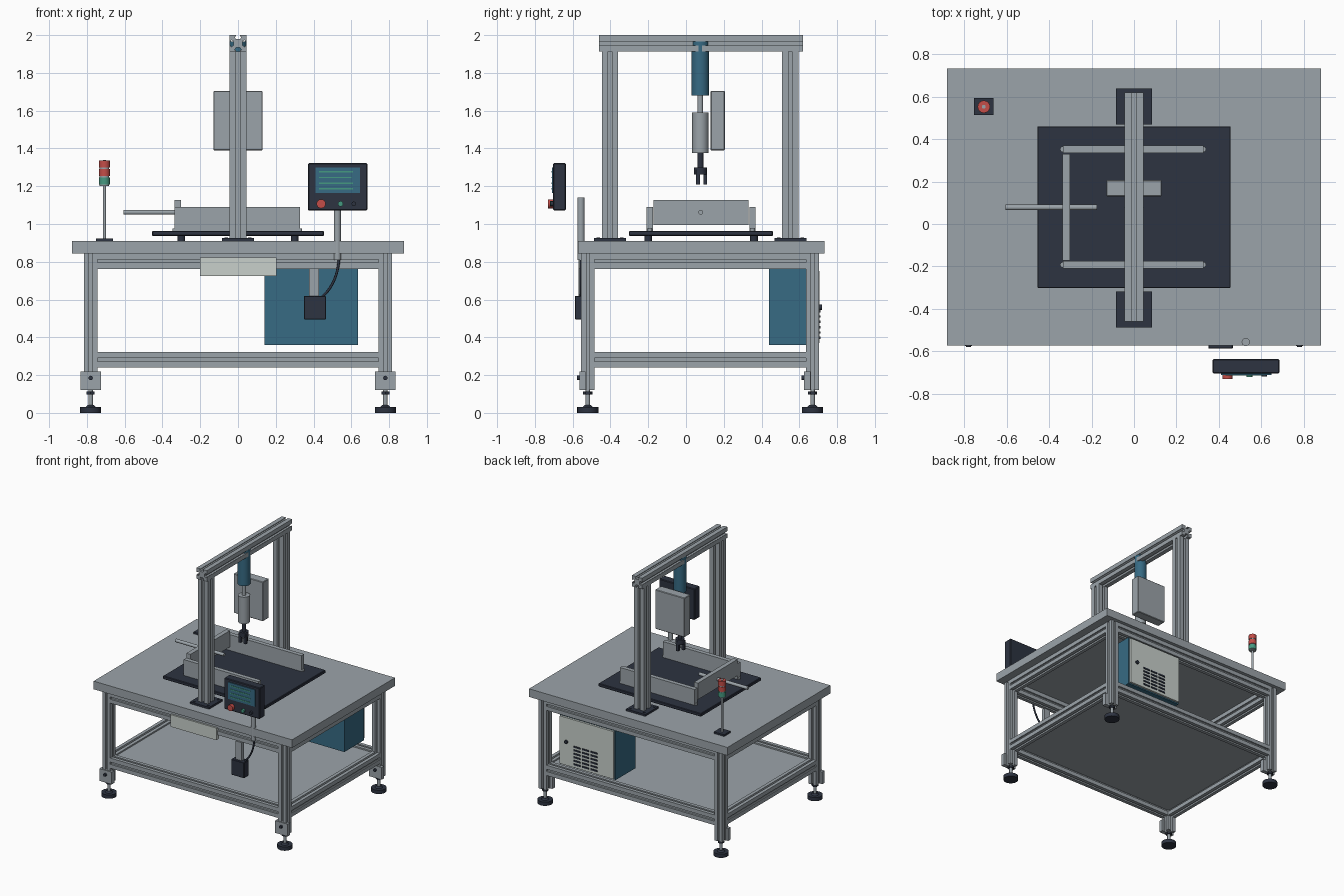
import bpy, bmesh, math
from mathutils import Vector, Matrix

if "Cube" in bpy.data.objects:
    bpy.data.objects.remove(bpy.data.objects["Cube"])


def material(name, r, g, b):
    m = bpy.data.materials.new(name)
    m.diffuse_color = (r, g, b, 1)
    m.use_nodes = True
    m.node_tree.nodes["Principled BSDF"].inputs["Base Color"].default_value = m.diffuse_color
    return m


GREY = material("aluminium grey", 0.33, 0.37, 0.40)
DARK = material("dark navy", 0.026, 0.033, 0.052)
TEAL = material("teal blue", 0.038, 0.145, 0.23)
PALE = material("pale grey", 0.58, 0.63, 0.60)
RED = material("signal red", 0.55, 0.075, 0.065)
GREEN = material("signal green", 0.06, 0.32, 0.22)


def finish(name, bm, mat, smooth=False):
    bmesh.ops.recalc_face_normals(bm, faces=bm.faces)
    me = bpy.data.meshes.new(name)
    bm.to_mesh(me)
    bm.free()
    me.materials.append(mat)
    ob = bpy.data.objects.new(name, me)
    bpy.context.collection.objects.link(ob)
    if smooth:
        bpy.ops.object.select_all(action='DESELECT')
        ob.select_set(True)
        bpy.context.view_layer.objects.active = ob
        bpy.ops.object.shade_smooth_by_angle(angle=math.radians(35))
    return ob


def box(name, x, y, z, mat, bevel=0):
    """Box from (min, max) ranges."""
    bm = bmesh.new()
    bmesh.ops.create_cube(bm, size=1)
    for v in bm.verts:
        v.co = [(r[0] + r[1]) / 2 + c * (r[1] - r[0]) for r, c in zip((x, y, z), v.co)]
    if bevel:
        bmesh.ops.bevel(bm, geom=bm.edges[:], offset=bevel, segments=1, affect='EDGES')
    return finish(name, bm, mat)


def rod(name, a, b, r, mat, r2=None, seg=24):
    """Cylinder or cone from point a to point b."""
    a, b = Vector(a), Vector(b)
    bm = bmesh.new()
    rot = (b - a).to_track_quat('Z', 'Y').to_matrix().to_4x4()
    bmesh.ops.create_cone(bm, cap_ends=True, segments=seg, radius1=r,
                          radius2=r if r2 is None else r2, depth=(b - a).length,
                          matrix=Matrix.Translation((a + b) / 2) @ rot)
    return finish(name, bm, mat, True)


SLOT = [(-.5, -.5), (-.11, -.5), (-.11, -.41), (-.21, -.41), (-.12, -.26),
        (.12, -.26), (.21, -.41), (.11, -.41), (.11, -.5)]


def slotted(name, centre, axis, length, w, h):
    """Slotted aluminium extrusion along an axis, w wide and h high."""
    bm = bmesh.new()
    pts = []
    for k in range(4):
        c, s = round(math.cos(k * math.pi / 2)), round(math.sin(k * math.pi / 2))
        pts += [(c * u - s * v, s * u + c * v) for u, v in SLOT]

    def place(u, v, t):
        return Vector(centre) + Vector({'x': (t, u * w, v * h), 'y': (u * w, t, v * h),
                                        'z': (u * w, v * h, t)}[axis])
    face = bm.faces.new([bm.verts.new(place(u, v, -length / 2)) for u, v in pts])
    ext = bmesh.ops.extrude_face_region(bm, geom=[face], use_keep_orig=True)
    step = place(0, 0, length) - Vector(centre)
    bmesh.ops.translate(bm, vec=step, verts=[e for e in ext['geom'] if isinstance(e, bmesh.types.BMVert)])
    return finish(name, bm, GREY)


# Table top, legs, levelling feet and leg brackets
box("table_top", (-.88, .88), (-.572, .732), (.845, .91), GREY)
for x in (-.78, .78):
    for y in (-.52, .67):
        slotted("leg", (x, y, .4825), 'z', .725, .07, .07)
        box("leg_bracket", (x - .055, x + .055), (y - .044, y - .012), (.12, .218), GREY)
        rod("bracket_bolt", (x, y - .058, .185), (x, y - .04, .185), .012, DARK, seg=12)
        rod("foot_pad", (x, y, 0), (x, y, .03), .056, DARK)
        rod("foot_hub", (x, y, .03), (x, y, .042), .028, DARK, .016)
        rod("foot_stem", (x, y, .03), (x, y, .13), .012, GREY, seg=16)
        rod("foot_nut", (x, y, .098), (x, y, .112), .024, DARK, seg=6)

# Upper and lower frame rails with the shelf between them
for z in (.804, .282):
    for y in (-.52, .67):
        slotted("long_rail", (0, y, z), 'x', 1.49, .07, .082)
    for x in (-.78, .78):
        slotted("short_rail", (x, .075, z), 'y', 1.12, .07, .082)
box("lower_shelf", (-.755, .755), (-.495, .645), (.29, .312), GREY)

# Electrical cabinet with door, lock and vent slots
box("cabinet", (.14, .635), (.44, .69), (.36, .762), TEAL)
box("cabinet_door", (.15, .625), (.69, .707), (.37, .752), PALE)
rod("door_lock", (.565, .705, .56), (.565, .72, .56), .014, DARK)
for i in range(6):
    for k in range(3):
        x = .29 + k * .075
        box("vent_slot", (x, x + .06), (.705, .713), (.392 + i * .028, .404 + i * .028), DARK)

# Front cover under the table edge
box("front_cover", (-.202, .205), (-.568, -.535), (.725, .822), PALE)

# Gantry
for y in (-.4025, .5525):
    box("gantry_base", (-.085, .085), (y - .085, y + .085), (.91, .925), DARK)
    slotted("gantry_column", (0, y, 1.418), 'z', .99, .09, .086)
    for sx in (-1, 1):
        for sy in (-1, 1):
            rod("base_bolt", (sx * .062, y + sy * .062, .925), (sx * .062, y + sy * .062, .929), .009, DARK, seg=12)
slotted("gantry_beam", (0, .08, 1.956), 'y', 1.08, .09, .088)

# Vertical press unit with gripper
Y = .076
rod("actuator", (0, Y, 1.68), (0, Y, 1.965), .046, TEAL, seg=32)
rod("actuator_shaft", (0, Y, 1.58), (0, Y, 1.69), .015, GREY)
rod("spindle", (0, Y, 1.375), (0, Y, 1.59), .043, GREY, seg=32)
rod("gripper_shaft", (0, Y, 1.28), (0, Y, 1.38), .016, DARK)
rod("gripper_palm", (0, Y, 1.262), (0, Y, 1.30), .034, DARK)
for i in range(3):
    a = math.radians(90 + 120 * i)
    fx, fy = .026 * math.cos(a), Y + .026 * math.sin(a)
    box("gripper_finger", (fx - .01, fx + .01), (fy - .01, fy + .01), (1.21, 1.285), DARK)
box("drive_housing", (-.13, .13), (.13, .206), (1.39, 1.705), GREY, .004)

# Work plate, side guides, stopper and push rod
box("work_plate", (-.455, .455), (-.302, .46), (.937, .963), DARK, .004)
for x in (-.3, .3):
    for y in (-.2, .36):
        rod("plate_standoff", (x, y, .91), (x, y, .94), .02, DARK)
for y in (-.192, .352):
    box("side_guide", (-.335, .327), (y - .017, y + .017), (.963, 1.09), GREY)
    for x in (-.335, .327):
        rod("guide_pin", (x, y, .963), (x, y, .975), .013, GREY, seg=16)
box("stopper", (-.337, -.302), (-.172, .33), (.995, 1.126), GREY)
rod("push_rod", (-.605, .078, 1.062), (-.175, .078, 1.062), .013, GREY)

# Signal tower
tx, ty = -.707, .552
box("tower_base", (tx - .046, tx + .046), (ty - .04, ty + .04), (.91, .924), DARK)
rod("tower_pole", (tx, ty, .92), (tx, ty, 1.34), .009, GREY, seg=16)
for z, mat in ((1.21, GREEN), (1.254, RED), (1.299, RED)):
    rod("tower_lamp", (tx, ty, z), (tx, ty, z + .037), .029, mat)
    rod("tower_ring", (tx, ty, z - .008), (tx, ty, z), .025, GREY)

# Control panel with screen, text bars and buttons
box("panel_housing", (.37, .685), (-.704, -.636), (1.072, 1.322), DARK, .005)
box("panel_screen", (.41, .647), (-.71, -.703), (1.165, 1.30), TEAL)
for i, end in enumerate((.61, .61, .60, .61)):
    z = 1.183 + i * .03
    box("screen_bar", (.43, end), (-.713, -.709), (z, z + .007), GREEN)
for x, r, out, mat in ((.44, .024, .73, RED), (.543, .014, .72, GREEN), (.613, .012, .718, DARK)):
    rod("panel_button", (x, -.70, 1.107), (x, -out, 1.107), r, mat)

# Panel post, junction box and cable
rod("panel_post", (.526, -.556, .81), (.526, -.556, 1.14), .019, GREY)
box("junction_bracket", (.377, .43), (-.568, -.54), (.61, .765), GREY)
box("junction_box", (.35, .465), (-.587, -.525), (.495, .62), DARK, .003)
cu = bpy.data.curves.new("cable", 'CURVE')
cu.dimensions = '3D'
cu.bevel_depth = .007
cu.bevel_resolution = 2
sp = cu.splines.new('BEZIER')
sp.bezier_points.add(1)
for p, co, l, r in zip(sp.bezier_points,
                       ((.44, -.556, .61), (.535, -.556, .82)),
                       ((.40, -.556, .60), (.53, -.556, .72)),
                       ((.49, -.556, .65), (.54, -.556, .87))):
    p.co, p.handle_left, p.handle_right = co, l, r
cu.materials.append(DARK)
bpy.context.collection.objects.link(bpy.data.objects.new("cable", cu))
